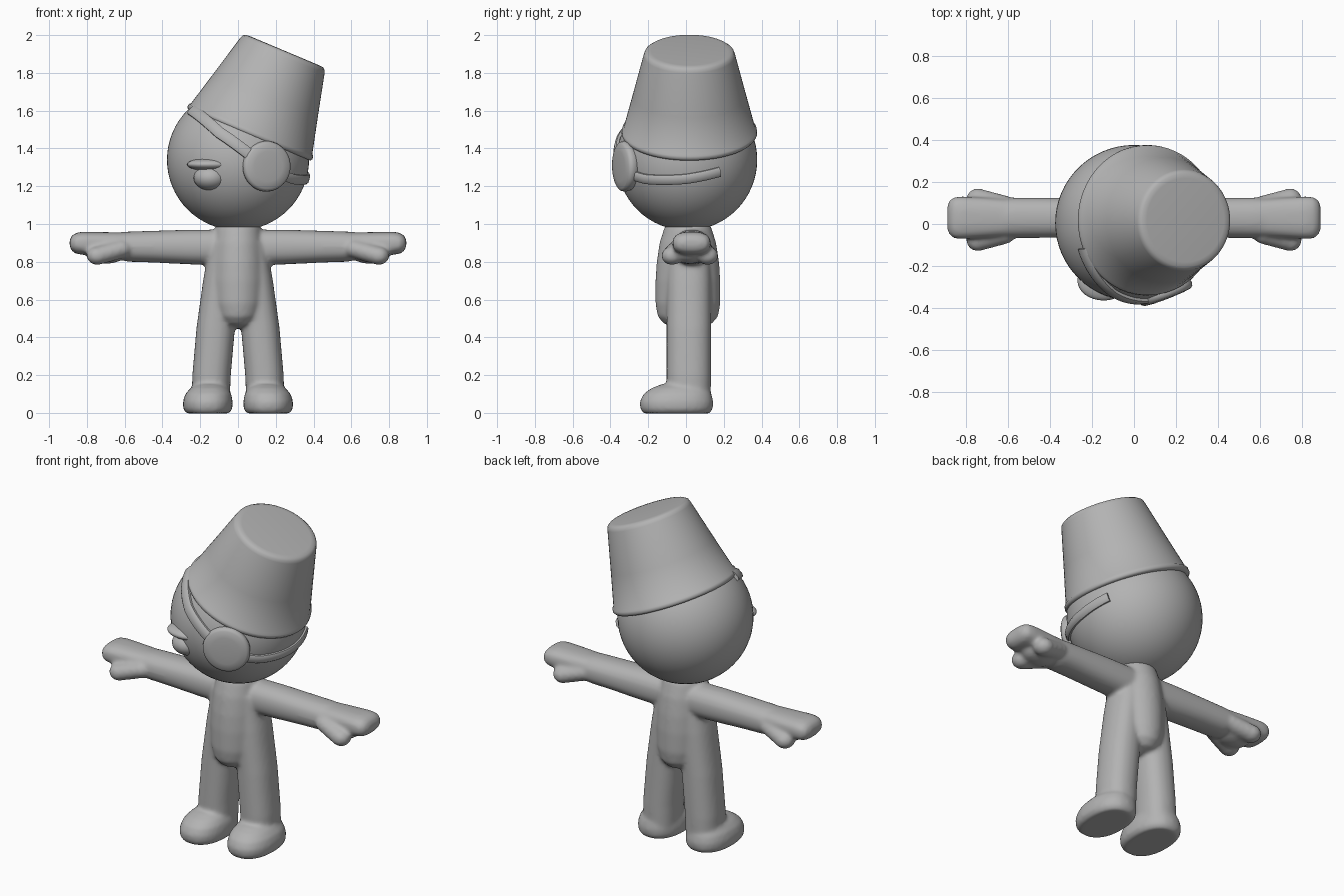
import bpy, bmesh, math
from mathutils import Vector, Matrix

if "Cube" in bpy.data.objects:
    bpy.data.objects.remove(bpy.data.objects["Cube"])

grey = bpy.data.materials.new("plain grey")
grey.diffuse_color = (0.45, 0.45, 0.45, 1)
grey.use_nodes = True
grey.node_tree.nodes["Principled BSDF"].inputs["Base Color"].default_value = grey.diffuse_color
HEAD = Vector((0, 0.005, 1.34))
R = 0.372


def finish(bm, name, angle=40):
    bmesh.ops.recalc_face_normals(bm, faces=bm.faces)
    me = bpy.data.meshes.new(name)
    bm.to_mesh(me)
    bm.free()
    ob = bpy.data.objects.new(name, me)
    bpy.context.collection.objects.link(ob)
    me.materials.append(grey)
    bpy.ops.object.select_all(action='DESELECT')
    ob.select_set(True)
    bpy.context.view_layer.objects.active = ob
    bpy.ops.object.shade_smooth_by_angle(angle=math.radians(angle))
    return ob


def ellipsoid(bm, c, r, seg=32):
    m = Matrix.Translation(c) @ Matrix.Diagonal((*r, 1))
    bmesh.ops.create_uvsphere(bm, u_segments=seg, v_segments=seg // 2, radius=1, matrix=m)


def loft(bm, rings):
    """Skin a list of point rings and cap both ends."""
    vs = [[bm.verts.new(p) for p in ring] for ring in rings]
    n = len(vs[0])
    for a, b in zip(vs, vs[1:]):
        for i in range(n):
            bm.faces.new((a[i], a[(i + 1) % n], b[(i + 1) % n], b[i]))
    bm.faces.new(vs[0][::-1])
    bm.faces.new(vs[-1])


def oval_rings(stations, axis, power=2.0, n=32):
    """Stations are (along, centre1, centre2, radius1, radius2)."""
    out = []
    for t, c1, c2, r1, r2 in stations:
        ring = []
        for i in range(n):
            a = 2 * math.pi * i / n
            u, v = math.cos(a), math.sin(a)
            p = c1 + r1 * math.copysign(abs(u) ** (2 / power), u)
            q = c2 + r2 * math.copysign(abs(v) ** (2 / power), v)
            ring.append((t, p, q) if axis == 'x' else (p, q, t))
        out.append(ring)
    return out


def turned(bm, profile, matrix, n=64):
    """Turn (radius, height) points around local z."""
    loft(bm, [[matrix @ Vector((r * math.cos(2 * math.pi * i / n), r * math.sin(2 * math.pi * i / n), z))
               for i in range(n)] for r, z in profile])


# Body: torso, legs, feet, arms and hands melted into one skin
bm = bmesh.new()
torso = [(0.45, 0, 0.01, 0.04, 0.06), (0.47, 0, 0.01, 0.09, 0.125), (0.51, 0, 0.01, 0.125, 0.16),
         (0.58, 0, 0.01, 0.145, 0.172), (0.70, 0, 0.01, 0.15, 0.172), (0.80, 0, 0.01, 0.145, 0.165),
         (0.90, 0, 0.01, 0.135, 0.15), (0.98, 0, 0.01, 0.12, 0.125), (1.02, 0, 0.01, 0.10, 0.10)]
loft(bm, oval_rings(torso, 'z'))
for s in (-1, 1):
    leg = [(0.03, s * 0.145, 0.015, 0.10, 0.115), (0.20, s * 0.14, 0.015, 0.102, 0.118),
           (0.45, s * 0.118, 0.015, 0.102, 0.118), (0.70, s * 0.085, 0.015, 0.10, 0.118),
           (0.90, s * 0.06, 0.015, 0.09, 0.11)]
    loft(bm, oval_rings(leg, 'z', 2.3))
    foot = [(-0.003, s * 0.16, -0.05, 0.112, 0.175), (0.02, s * 0.16, -0.05, 0.130, 0.192),
            (0.06, s * 0.16, -0.05, 0.132, 0.195), (0.10, s * 0.157, -0.045, 0.122, 0.18),
            (0.13, s * 0.153, -0.035, 0.10, 0.15), (0.152, s * 0.15, -0.02, 0.07, 0.11)]
    loft(bm, oval_rings(foot, 'z', 2.3))
    arm = [(s * 0.05, 0.03, 0.875, 0.095, 0.095), (s * 0.25, 0.03, 0.878, 0.096, 0.092),
           (s * 0.45, 0.03, 0.88, 0.096, 0.084), (s * 0.58, 0.03, 0.88, 0.096, 0.08),
           (s * 0.64, 0.03, 0.885, 0.09, 0.07)]
    loft(bm, oval_rings(arm, 'x', 2.3))
    # pointing fingers
    fingers = [(s * 0.55, 0.03, 0.89, 0.085, 0.064), (s * 0.70, 0.03, 0.895, 0.095, 0.062),
               (s * 0.82, 0.03, 0.898, 0.102, 0.061), (s * 0.86, 0.03, 0.898, 0.098, 0.055),
               (s * 0.882, 0.03, 0.898, 0.08, 0.038), (s * 0.891, 0.03, 0.898, 0.055, 0.018)]
    loft(bm, oval_rings(fingers, 'x', 2.6))
    # curled side fingers and the palm below
    for side in (-1, 1):
        for k in range(5):
            t = k / 4
            ellipsoid(bm, (s * (0.62 + 0.125 * t), 0.02 + side * (0.06 + 0.034 * t), 0.868 - 0.036 * t),
                      (0.058, 0.058, 0.05), 16)
    ellipsoid(bm, (s * 0.70, 0.02, 0.835), (0.10, 0.09, 0.045))
body = finish(bm, "body")
mod = body.modifiers.new("melt", 'REMESH')
mod.mode = 'VOXEL'
mod.voxel_size = 0.011
mod.use_smooth_shade = True
mod = body.modifiers.new("soften", 'SMOOTH')
mod.factor = 0.5
mod.iterations = 8

# Head
bm = bmesh.new()
ellipsoid(bm, HEAD, (R + 0.004, R, R + 0.002), 64)
finish(bm, "head")

# Lips
bm = bmesh.new()
ellipsoid(bm, (-0.145, -0.27, 1.315), (0.125, 0.095, 0.035))
finish(bm, "upper_lip")
bm = bmesh.new()
ellipsoid(bm, (-0.145, -0.27, 1.245), (0.09, 0.09, 0.068))
finish(bm, "lower_lip")

# Tilted bucket hat with a small rolled rim
lean = Matrix.Translation((0.06, 0.018, 1.475)) @ Matrix.Rotation(math.radians(22.8), 4, 'Y')
bm = bmesh.new()
turned(bm, [(0.335, -0.004), (0.352, -0.003), (0.359, 0.008), (0.357, 0.024), (0.348, 0.032),
            (0.300, 0.22), (0.242, 0.452), (0.236, 0.468), (0.222, 0.478), (0.20, 0.48)], lean)
finish(bm, "bucket_hat", 60)

# Eye patch disc, turned a little to the side
face = Vector((0.36, -0.93, -0.02)).normalized()
place = Matrix.Translation((0.155, -0.335, 1.305)) @ face.to_track_quat('Z', 'Y').to_matrix().to_4x4()
bm = bmesh.new()
turned(bm, [(0.115, -0.05), (0.128, -0.035), (0.134, -0.01), (0.13, 0.006), (0.118, 0.015),
            (0.08, 0.02), (0.03, 0.022)], place, 48)
finish(bm, "eye_patch")


# Straps that hug the head
def strap(name, points, half):
    dirs = [(Vector(p) - HEAD).normalized() for p in points]
    path = [a.slerp(b, k / 10) for a, b in zip(dirs, dirs[1:]) for k in range(10)] + [dirs[-1]]
    rings = []
    for i, d in enumerate(path):
        along = path[min(i + 1, len(path) - 1)] - path[max(i - 1, 0)]
        w = d.cross(along).normalized()
        rings.append([HEAD + d * r + w * x for x, r in
                      ((-half, R - 0.02), (-half, R + 0.012), (-half * 0.6, R + 0.02),
                       (half * 0.6, R + 0.02), (half, R + 0.012), (half, R - 0.02))])
    b = bmesh.new()
    loft(b, rings)
    finish(b, name)


strap("upper_strap", [(-0.25, -0.12, 1.61), (-0.10, -0.33, 1.485), (0.06, -0.37, 1.37), (0.15, -0.34, 1.31)], 0.03)
strap("side_strap", [(0.20, -0.31, 1.27), (0.30, -0.22, 1.235), (0.36, 0.0, 1.24), (0.335, 0.18, 1.275)], 0.026)
